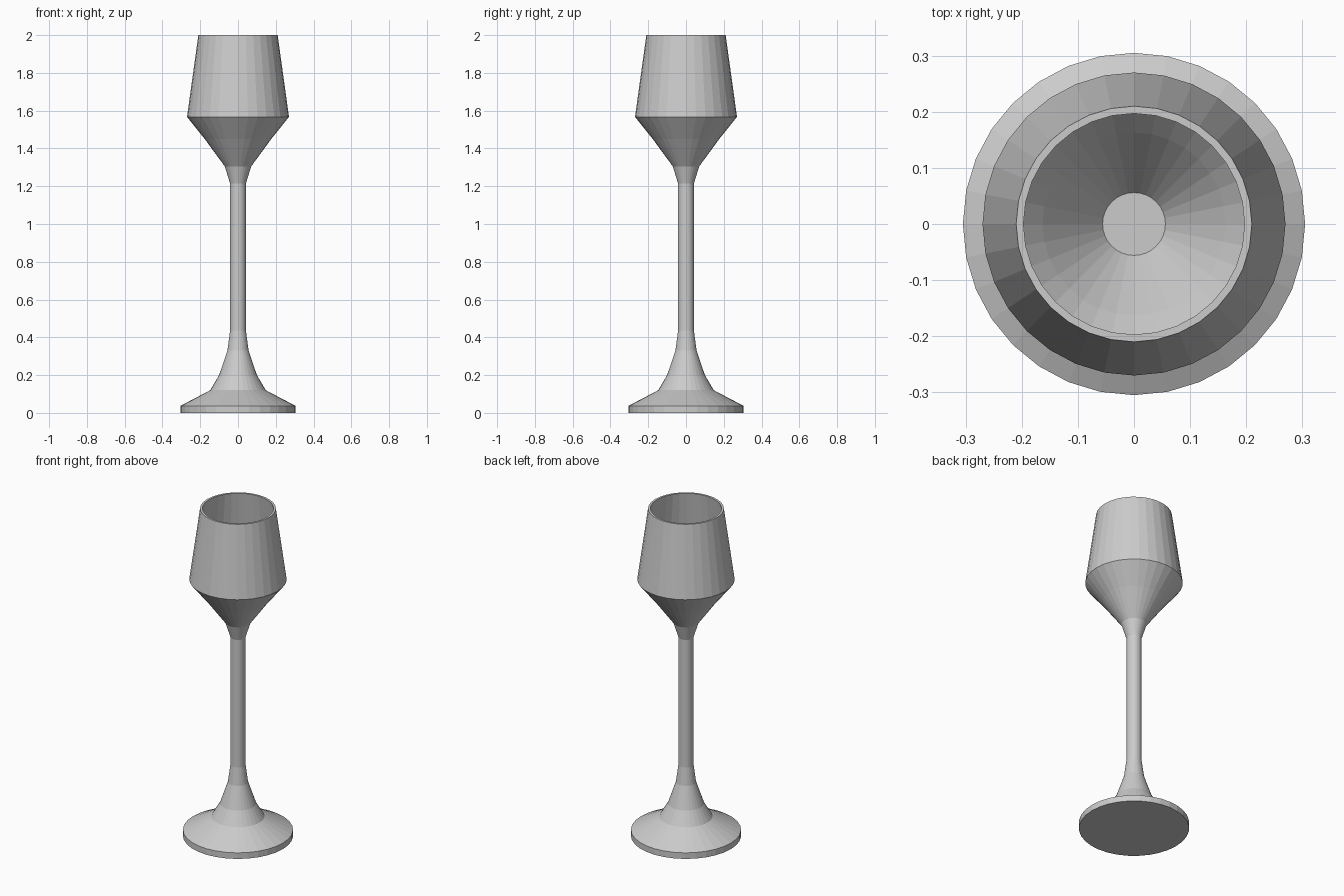
import bpy, bmesh
from math import cos, sin, pi

if "Cube" in bpy.data.objects:
    bpy.data.objects.remove(bpy.data.objects["Cube"])

SIDES = 32

# Outer profile from the foot up to the rim, then down inside the bowl (radius, height)
profile = [
    (0.305, 0.0), (0.305, 0.037), (0.147, 0.12), (0.1, 0.2), (0.056, 0.33),
    (0.042, 0.435), (0.042, 1.215), (0.07, 1.305), (0.176, 1.45),
    (0.27, 1.567), (0.21, 2.0),
    (0.197, 2.0), (0.255, 1.57), (0.163, 1.46), (0.056, 1.315),
]


def lathe(name, points):
    bm = bmesh.new()
    rings = [[bm.verts.new((r * cos(2 * pi * i / SIDES), r * sin(2 * pi * i / SIDES), z))
              for i in range(SIDES)] for r, z in points]
    for a, b in zip(rings, rings[1:]):
        for i in range(SIDES):
            j = (i + 1) % SIDES
            bm.faces.new((a[i], a[j], b[j], b[i]))
    # Underside of the foot and floor of the bowl
    bm.faces.new(rings[0][::-1])
    bm.faces.new(rings[-1])
    bmesh.ops.recalc_face_normals(bm, faces=bm.faces)
    mesh = bpy.data.meshes.new(name)
    bm.to_mesh(mesh)
    bm.free()
    obj = bpy.data.objects.new(name, mesh)
    bpy.context.collection.objects.link(obj)
    return obj


lathe("wine_goblet", profile)
